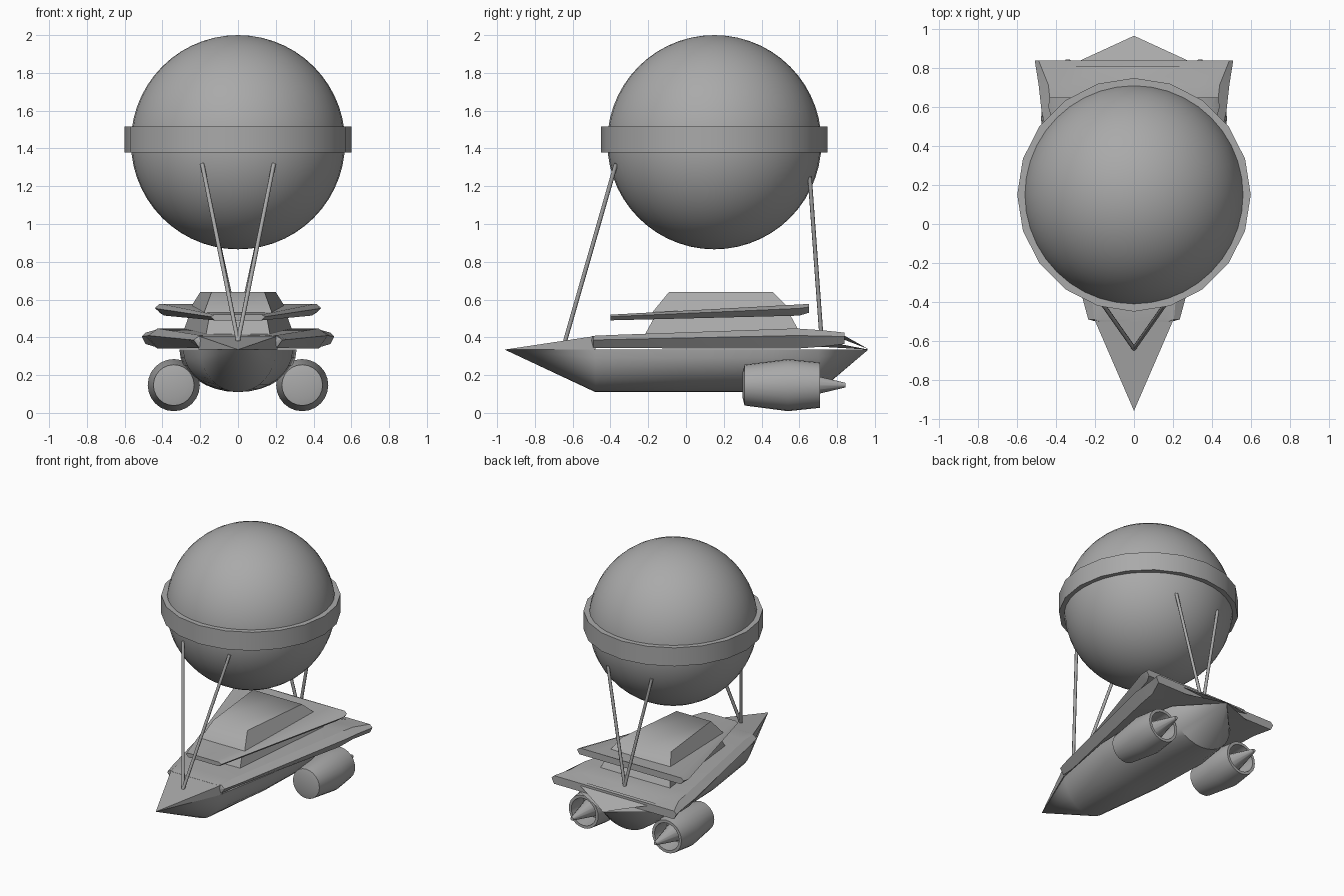
import bpy, bmesh, math
from mathutils import Vector

cube = bpy.data.objects.get("Cube")
if cube:
    bpy.data.objects.remove(cube, do_unlink=True)

grey = bpy.data.materials.new("plain grey")
grey.use_nodes = True
grey.diffuse_color = (0.4, 0.4, 0.4, 1)
grey.node_tree.nodes["Principled BSDF"].inputs["Base Color"].default_value = (0.4, 0.4, 0.4, 1)


def finish(name, bm, angle=30):
    """Turn a bmesh into a grey object, smooth below the given edge angle."""
    bmesh.ops.remove_doubles(bm, verts=bm.verts, dist=0.0005)
    bmesh.ops.recalc_face_normals(bm, faces=bm.faces)
    mesh = bpy.data.meshes.new(name)
    bm.to_mesh(mesh)
    bm.free()
    obj = bpy.data.objects.new(name, mesh)
    bpy.context.collection.objects.link(obj)
    mesh.materials.append(grey)
    bpy.ops.object.select_all(action="DESELECT")
    obj.select_set(True)
    bpy.context.view_layer.objects.active = obj
    bpy.ops.object.shade_smooth_by_angle(angle=math.radians(angle))
    return obj


def loft(name, sections, angle=30):
    """Skin half sections (top centre round to bottom centre), both sides."""
    bm = bmesh.new()
    rings = []
    for half in sections:
        pts = half + [(-x, y, z) for x, y, z in half[-2:0:-1]]
        rings.append([bm.verts.new(p) for p in pts])
    n = len(rings[0])
    for a, b in zip(rings, rings[1:]):
        for i in range(n):
            j = (i + 1) % n
            bm.faces.new((a[i], a[j], b[j], b[i]))
    # end caps as strips between the two sides
    for ring in (rings[0], rings[-1]):
        h = n // 2
        for i in range(h):
            quad = [ring[i], ring[i + 1], ring[-i - 1], ring[-i]]
            quad = list(dict.fromkeys(quad))
            if len(quad) > 2:
                bm.faces.new(quad)
    bmesh.ops.dissolve_degenerate(bm, dist=0.0005, edges=bm.edges)
    return finish(name, bm, angle)


def slab(yc, ym, yo, xo, zc, zo, zb, rim=0.05):
    """Half section of a plate with a chamfered outer edge."""
    xi, xm = max(xo - rim, 0), xo * 0.67
    zm = (zc + 2 * zo) / 3 if yc == ym else zo
    low = min(zb, zc - 0.002)
    return [(0, yc, zc), (xm, ym, zm), (xi, yo, zo), (xo, yo, zo - 0.35 * (zo - zb)),
            (xi, yo, zb), (xm, ym, zb), (0, yc, low)]


def revolve(name, profile, centre, axis, segments, angle=30, closed=False):
    """Spin (radius, height) points about an axis through centre."""
    bm = bmesh.new()
    rot = Vector((0, 0, 1)).rotation_difference(Vector(axis)).to_matrix()
    rings = []
    for r, h in profile:
        ring = []
        for i in range(segments):
            t = math.tau * i / segments
            ring.append(bm.verts.new(Vector(centre) + rot @ Vector((r * math.cos(t), r * math.sin(t), h))))
        rings.append(ring)
    pairs = list(zip(rings, rings[1:]))
    if closed:
        pairs.append((rings[-1], rings[0]))
    for a, b in pairs:
        for i in range(segments):
            j = (i + 1) % segments
            bm.faces.new((a[i], a[j], b[j], b[i]))
    bmesh.ops.dissolve_degenerate(bm, dist=0.0005, edges=bm.edges)
    return finish(name, bm, angle)


# Balloon and its band
bm = bmesh.new()
bmesh.ops.create_uvsphere(bm, u_segments=40, v_segments=28, radius=0.567)
bmesh.ops.translate(bm, verts=bm.verts, vec=(0, 0.15, 1.433))
finish("balloon", bm)
revolve("balloon_band", [(0.56, -0.068), (0.6, -0.068), (0.6, 0.068), (0.56, 0.068)],
        (0, 0.15, 1.447), (0, 0, 1), 20, closed=True)

# Rounded hull, pointed at both ends
hull = []
for y, width, depth in [(-0.96, 0, 0), (-0.48, 0.2, 0.225), (0, 0.29, 0.225),
                        (0.45, 0.31, 0.225), (0.7, 0.25, 0.225), (0.965, 0, 0)]:
    arc = [(width * math.cos(t * math.pi / 16), y, 0.335 - depth * math.sin(t * math.pi / 16))
           for t in range(9)]
    arc[-1] = (0, y, 0.335 - depth)
    hull.append([(0, y, 0.335)] + arc)
loft("hull", hull, 35)

# Foredeck wedge and the wide main deck with swept rear corners
loft("foredeck", [[(0, -0.96, 0.335)] * 4,
                  [(0, -0.48, 0.407), (0.208, -0.48, 0.407), (0.208, -0.48, 0.335), (0, -0.48, 0.335)]])
loft("main_deck", [
    slab(-0.5, -0.5, -0.5, 0.2, 0.405, 0.405, 0.345, 0.02),
    slab(-0.49, -0.49, -0.49, 0.235, 0.407, 0.408, 0.345, 0.03),
    slab(-0.38, -0.38, -0.38, 0.265, 0.41, 0.413, 0.343),
    slab(0.58, 0.58, 0.58, 0.475, 0.445, 0.447, 0.34),
    slab(0.715, 0.715, 0.715, 0.49, 0.435, 0.438, 0.35),
    slab(0.967, 0.81, 0.84, 0.51, 0.337, 0.425, 0.365, 0.02)])


def block(name, front, back, angle=30):
    """Tapered block; each end is (top y, top x, top z, base y, base x, base z)."""
    loft(name, [[(0, ty, tz), (tx, ty, tz), (bx, by, bz), (0, by, bz)]
                for ty, tx, tz, by, bx, bz in (front, back)], angle)


# Cabin, overhanging roof and raised roof top
block("cabin", (-0.16, 0.15, 0.52, -0.22, 0.17, 0.41), (0.54, 0.25, 0.54, 0.6, 0.29, 0.43))
loft("roof", [
    slab(-0.4, -0.4, -0.4, 0.145, 0.52, 0.52, 0.49, 0.02),
    slab(0.6, 0.6, 0.6, 0.44, 0.57, 0.574, 0.515),
    slab(0.65, 0.65, 0.65, 0.435, 0.573, 0.577, 0.53, 0.02)])
block("roof_top", (-0.09, 0.14, 0.64, -0.18, 0.18, 0.53), (0.46, 0.2, 0.64, 0.54, 0.25, 0.56), 60)

for side, word in ((1, "left"), (-1, "right")):
    # Engine pods with a hollow rear and a tail spike
    pod = (side * 0.34, 0, 0.147)
    revolve(word + "_engine", [(0, 0.3), (0.07, 0.3), (0.108, 0.31), (0.138, 0.54), (0.12, 0.71),
                               (0.1, 0.71), (0.09, 0.58), (0, 0.58)], pod, (0, 1, 0), 24, 40)
    revolve(word + "_engine_spike", [(0.075, 0.58), (0.012, 0.845), (0, 0.845)], pod, (0, 1, 0), 12)
    # Ropes from the deck to the balloon
    for word2, foot, top in (("front", (0, -0.64, 0.38), (side * 0.19, -0.37, 1.32)),
                             ("rear", (0, 0.715, 0.43), (side * 0.18, 0.655, 1.25))):
        run = Vector(top) - Vector(foot)
        revolve(f"{word}_{word2}_rope", [(0, 0), (0.011, 0), (0.011, run.length), (0, run.length)],
                foot, run.normalized(), 8, 50)
